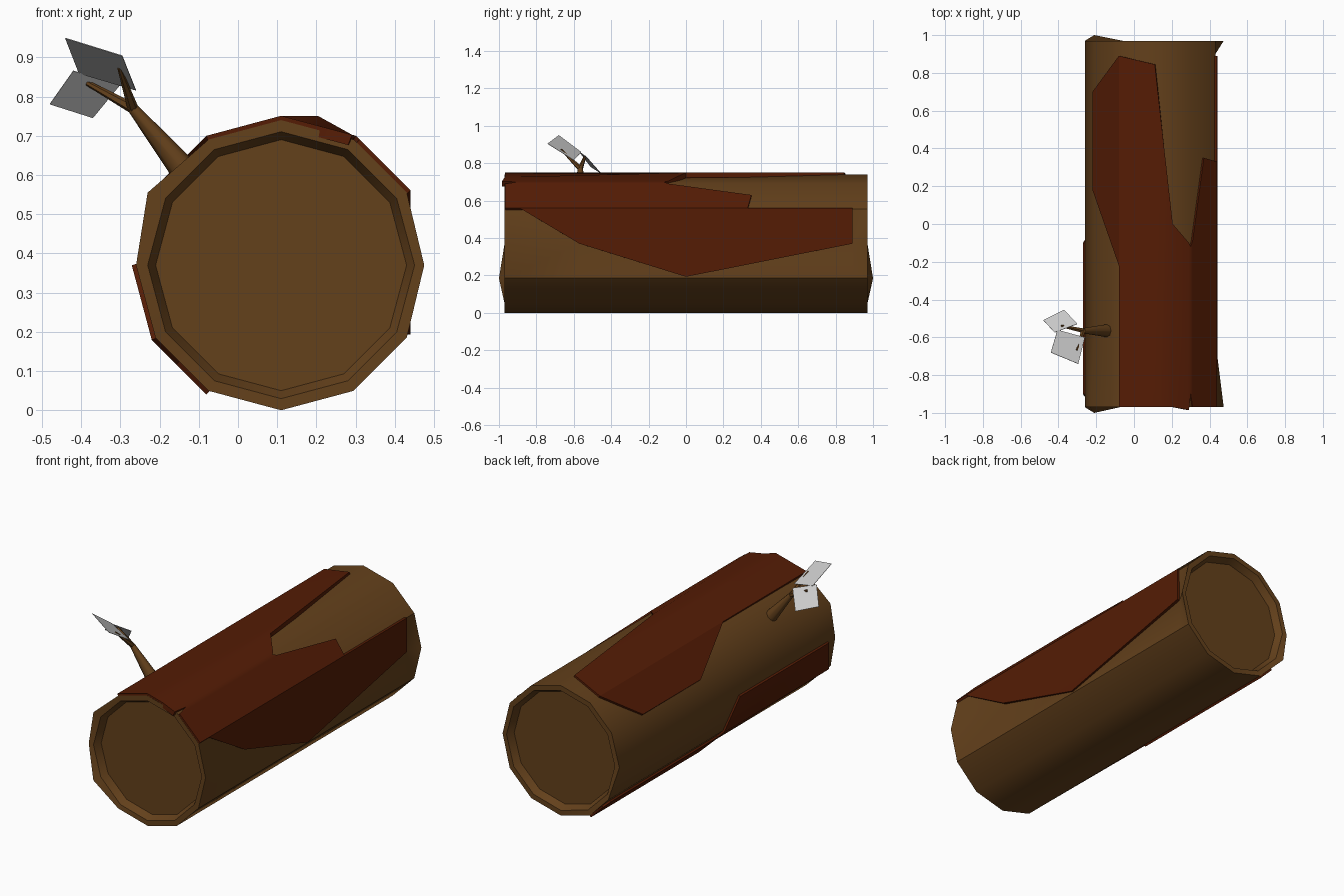
import bpy, bmesh, math
from mathutils import Vector

cube = bpy.data.objects.get("Cube")
if cube:
    bpy.data.objects.remove(cube, do_unlink=True)

CX, CZ, R = 0.11, 0.37, 0.37
SIDES = 12
END, RIDGE = 0.97, 0.475


def material(name, color):
    m = bpy.data.materials.new(name)
    m.use_nodes = True
    m.diffuse_color = (*color, 1)
    bsdf = m.node_tree.nodes["Principled BSDF"]
    bsdf.inputs["Base Color"].default_value = (*color, 1)
    bsdf.inputs["Roughness"].default_value = 0.9
    return m


wood = material("brown wood", (0.127, 0.052, 0.011))
bark_red = material("reddish bark", (0.09, 0.0115, 0.0015))
leaf_grey = material("pale grey leaf", (0.61, 0.61, 0.61))


def finish(name, bm, mat, thickness=0, smooth=35):
    bmesh.ops.remove_doubles(bm, verts=bm.verts, dist=0.0005)
    mesh = bpy.data.meshes.new(name)
    bm.to_mesh(mesh)
    bm.free()
    mesh.materials.append(mat)
    ob = bpy.data.objects.new(name, mesh)
    bpy.context.collection.objects.link(ob)
    bpy.ops.object.select_all(action="DESELECT")
    ob.select_set(True)
    bpy.context.view_layer.objects.active = ob
    if thickness:
        mod = ob.modifiers.new("thickness", "SOLIDIFY")
        mod.thickness, mod.offset = thickness, -1
        bpy.ops.object.modifier_apply(modifier=mod.name)
    if smooth:
        bpy.ops.object.shade_smooth_by_angle(angle=math.radians(smooth))
    return ob


def corner(k, y, r=R):
    a = math.tau * k / SIDES
    return Vector((CX + r * math.cos(a), y, CZ + r * math.sin(a)))


# Log: lofted rings with a recessed cap at each end and one side flattened
def log_ring(y, scale=1.0, flat=False, tip=0.0):
    pts = [corner(k, y, R * scale) for k in range(SIDES)]
    if flat:
        pts[0].x = 0.425
    elif scale == 1:
        pts[0].x = RIDGE
    pts[7].y += tip
    return pts


rings = [log_ring(-0.93, 0.865), log_ring(-END, 0.92), log_ring(-END, tip=-0.03),
         log_ring(-0.57, flat=True), log_ring(0.89, flat=True),
         log_ring(END, tip=0.03), log_ring(END, 0.92), log_ring(0.93, 0.865)]
rings[2][5].x -= 0.02
bm = bmesh.new()
loops = [[bm.verts.new(p) for p in ring] for ring in rings]
for a, b in zip(loops, loops[1:]):
    for i in range(SIDES):
        j = (i + 1) % SIDES
        bm.faces.new((a[i], b[i], b[j], a[j]))
bm.faces.new(loops[0])
bm.faces.new(loops[-1])
# Fold the flattened side inward towards both ends
for inner, outer in ((loops[3], loops[2]), (loops[4], loops[5])):
    for side in (1, -1):
        bmesh.ops.connect_verts(bm, verts=[inner[0], outer[side]])
bmesh.ops.recalc_face_normals(bm, faces=bm.faces)
finish("log", bm, wood)


# Bark: strips between positions around the log, each as (position, y start, y end)
def bark_point(k, y):
    low = math.floor(k)
    a, b = corner(low, y, R + 0.011), corner(low + 1, y, R + 0.011)
    for p, n in ((a, low), (b, low + 1)):
        if n == 0:
            p.x = 0.442
    point = a.lerp(b, k - low)
    if k == 2.5 and y == 0:  # lifted flap beside the bare wood
        point.z = 0.75
    return point


def bark(name, *runs):
    bm = bmesh.new()
    for run in runs:
        for (ka, a0, a1), (kb, b0, b1) in zip(run, run[1:]):
            pts = [bark_point(ka, a0), bark_point(ka, a1),
                   bark_point(kb, b1), bark_point(kb, b0)]
            unique = []
            for p in pts:
                if all((p - q).length > 0.001 for q in unique):
                    unique.append(p)
            bm.faces.new([bm.verts.new(p) for p in unique])
    finish(name, bm, bark_red, thickness=0.028)


bark("upper_bark",
     [(-0.93, 0, 0), (0, -0.57, 0.89), (1, -0.89, 0.89)],
     [(1, -0.969, 0.33), (1.5, -0.969, 0.35), (1.93, -0.969, -0.09), (2, -0.9, -0.12),
      (2.05, -0.985, -0.1), (2.5, -0.969, 0), (3, -0.969, 0.845), (4, -0.969, 0.89)],
     [(4, -0.22, 0.89), (5, 0.18, 0.7)])
bark("lower_bark",
     [(6, -0.9, -0.1), (7, -0.969, -0.03), (7.25, -0.4, -0.02), (7.3, -0.35, 0.93),
      (7.45, -0.05, 0.969), (8, 0, 0.969)])


# Branch: tapered stem with two twigs
def taper(bm, start, end, r1, r2, sides=8):
    start, end = Vector(start), Vector(end)
    d = end - start
    made = bmesh.ops.create_cone(bm, cap_ends=True, segments=sides,
                                 radius1=r1, radius2=r2, depth=d.length)["verts"]
    turn = d.to_track_quat("Z", "Y")
    for v in made:
        v.co = turn @ v.co + (start + end) / 2


fork = (-0.268, -0.565, 0.77)
bm = bmesh.new()
taper(bm, (-0.12, -0.565, 0.59), fork, 0.038, 0.014)
taper(bm, fork, (-0.385, -0.54, 0.835), 0.014, 0.007, 6)
taper(bm, fork, (-0.303, -0.668, 0.874), 0.014, 0.005, 6)
finish("branch", bm, wood, smooth=50)

# Leaves: thin square plates
leaves = {
    "upper_leaf": [(-0.44, -0.68, 0.95), (-0.295, -0.74, 0.905),
                   (-0.26, -0.6, 0.817), (-0.405, -0.56, 0.86)],
    "lower_leaf": [(-0.48, -0.51, 0.78), (-0.37, -0.455, 0.745),
                   (-0.3, -0.53, 0.83), (-0.42, -0.575, 0.865)],
}
for name, pts in leaves.items():
    bm = bmesh.new()
    bm.faces.new([bm.verts.new(p) for p in pts])
    finish(name, bm, leaf_grey, thickness=0.002, smooth=0)
